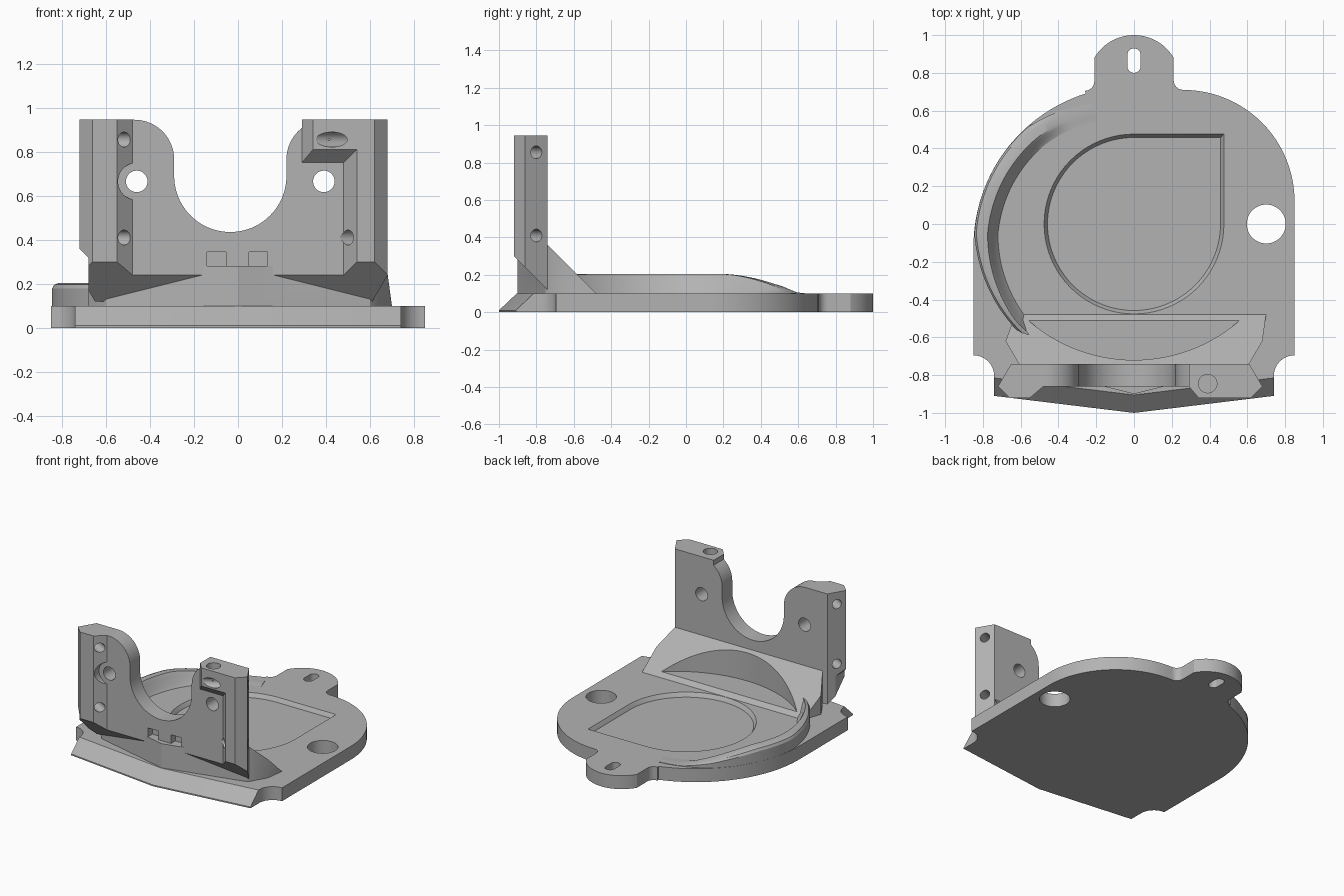
import bpy, bmesh, math
from mathutils import Vector

if "Cube" in bpy.data.objects:
    bpy.data.objects.remove(bpy.data.objects["Cube"])

grey = bpy.data.materials.new("machined_grey")
grey.diffuse_color = (0.45, 0.45, 0.45, 1)
grey.use_nodes = True
grey.node_tree.nodes["Principled BSDF"].inputs["Base Color"].default_value = grey.diffuse_color


def arc(cx, cy, r, a0, a1, n=24):
    return [(cx + r * math.cos(math.radians(a0 + (a1 - a0) * i / n)),
             cy + r * math.sin(math.radians(a0 + (a1 - a0) * i / n))) for i in range(n + 1)]


def loft(name, rings, closed=False):
    """Skin equal-length rings of 3D points and cap both ends."""
    bm = bmesh.new()
    vs = [[bm.verts.new(p) for p in ring] for ring in rings]
    n = len(vs[0])
    for a, b in zip(vs, vs[1:]):
        for i in range(n):
            j = (i + 1) % n
            bm.faces.new((a[i], a[j], b[j], b[i]))
    bm.faces.new(vs[0][::-1])
    bm.faces.new(vs[-1])
    bmesh.ops.recalc_face_normals(bm, faces=bm.faces)
    mesh = bpy.data.meshes.new(name)
    bm.to_mesh(mesh)
    bm.free()
    mesh.materials.append(grey)
    ob = bpy.data.objects.new(name, mesh)
    bpy.context.collection.objects.link(ob)
    return ob


def prism(name, pts, axis, lo, hi):
    """Extrude a profile along x (y,z points), y (x,z points) or z (x,y points)."""
    place = {"x": lambda p, d: (d, p[0], p[1]),
             "y": lambda p, d: (p[0], d, p[1]),
             "z": lambda p, d: (p[0], p[1], d)}[axis]
    return loft(name, [[place(p, d) for p in pts] for d in (lo, hi)])


def rod(a, b, r, n=32):
    """Round cutter from point a to point b."""
    a, b = Vector(a), Vector(b)
    q = (b - a).to_track_quat("Z", "Y")
    ring = [q @ Vector((x, y, 0)) for x, y in arc(0, 0, r, 0, 360, n)[:-1]]
    return loft("cutter", [[a + p for p in ring], [b + p for p in ring]])


def boolean(ob, other, op="DIFFERENCE"):
    m = ob.modifiers.new("bool", "BOOLEAN")
    m.operation, m.object, m.solver = op, other, "EXACT"
    bpy.context.view_layer.objects.active = ob
    bpy.ops.object.modifier_apply(modifier=m.name)
    bpy.data.objects.remove(other)


def rect(x0, x1, y0, y1):
    return [(x0, y0), (x1, y0), (x1, y1), (x0, y1)]


# Base plate outline: pointed front, scooped corners, rounded back with tab
outline = [(-0.74, -0.91), (0, -1), (0.74, -0.91), (0.74, -0.805)]
outline += arc(0.85, -0.805, 0.11, 180, 90, 10)[1:]
outline += arc(0.26, 0.12, 0.59, 0, 90)
outline += arc(0.26, 0.76, 0.05, 270, 180, 6)
outline += arc(0, 0.756, 0.244, 30.6, 149.4)
outline += arc(-0.26, 0.755, 0.05, 0, -90, 6)
outline += arc(0, -0.12, 0.85, 107.5, 180, 30)
outline += arc(-0.85, -0.805, 0.11, 90, 0, 10)
top = [(x, y + 0.095 if y < -0.9 else y, 0.1) for x, y in outline]
plate = loft("base_plate", [[(x, y, 0) for x, y in outline],
                            [(x, y, 0.01) for x, y in outline], top])
boolean(plate, rod((0.7, 0, -0.1), (0.7, 0, 0.3), 0.103, 48))
slot = arc(0, 0.895, 0.035, 0, 180, 12) + arc(0, 0.835, 0.035, 180, 360, 12)
boolean(plate, prism("cutter", slot, "z", -0.1, 0.3))

# Shallow teardrop recess with sloping wall
def teardrop(r, z):
    return [(x, y, z) for x, y in arc(0, 0, r, 90, 360, 60) + [(r, r)]]
boolean(plate, loft("cutter", [teardrop(0.458, 0.07), teardrop(0.463, 0.08),
                               teardrop(0.476, 0.1), teardrop(0.476, 0.15)]))

# Curved ridge on the left, fading into the plate at the back
keys = [(108, 0.72, 0.62), (135, 0.795, 0.665), (180, 0.845, 0.72), (224, 0.80, 0.725)]
rings = []
for i in range(61):
    a = 108 + 116 * i / 60
    for (a0, o0, i0), (a1, o1, i1) in zip(keys, keys[1:]):
        if a0 <= a <= a1:
            t = (a - a0) / (a1 - a0)
            ro, ri = o0 + (o1 - o0) * t, i0 + (i1 - i0) * t
    c, s = math.cos(math.radians(a)), math.sin(math.radians(a))
    fade = min(1, max(0, (0.78 * s - 0.25) / 0.42))
    h = 0.004 + 0.1 * (1 - fade ** 1.6)
    section = [(ro, 0), (ro, 0.75 * h), (ro - 0.01, 0.92 * h), (ro - 0.03, h),
               (ri + 0.055, h), (ri + 0.04, 0.75 * h), (ri + 0.02, 0.25 * h), (ri, 0)]
    rings.append([(r * c, -0.05 + r * s, 0.1 + z) for r, z in section])
ridge = loft("curved_ridge", rings)

# Wedge behind and beneath the bracket, with a round pocket in its slope
wedge = prism("sloped_wedge", [(-0.9, 0.1), (-0.48, 0.1), (-0.74, 0.36), (-0.76, 0.36),
                               (-0.76, 0.28), (-0.9, 0.28)], "x", -0.9, 0.9)
plan = [(0, -0.9), (0.6, -0.75), (0.61, -0.74), (0.68, -0.62), (0.71, -0.4),
        (-0.6, -0.4), (-0.68, -0.62), (-0.61, -0.74), (-0.6, -0.75)]
boolean(wedge, prism("cutter", plan, "z", 0, 0.6), "INTERSECT")
boolean(wedge, rod((0, 0.13, 0.13), (0, 0.13, 0.8), 0.85, 128))

# Upright bracket with a thick post at each end
plan = [(-0.72, -0.86), (-0.66, -0.92), (-0.55, -0.92), (-0.48, -0.86), (0.48, -0.86),
        (0.54, -0.92), (0.62, -0.92), (0.68, -0.86), (0.61, -0.74), (-0.65, -0.74)]
bracket = prism("upright_bracket", plan, "z", 0.05, 0.945)

# Rounded U opening
opening = [(-0.47, 1.1)] + arc(-0.47, 0.765, 0.18, 90, 0, 16)
opening += arc(-0.035, 0.69, 0.255, 180, 360, 40)
opening += arc(0.40, 0.765, 0.18, 180, 90, 16) + [(0.40, 1.1)]
boolean(bracket, prism("cutter", opening, "y", -0.858 - 0.03, -0.6))

# Overhanging block at the top of the right post
block = prism("block", [(-0.92, 0.945), (-0.92, 0.81), (-0.86, 0.75), (-0.74, 0.75),
                        (-0.74, 0.945)], "x", 0.2, 0.58)
boolean(block, prism("cutter", [(0.29, -0.7), (0.29, -0.86), (0.35, -0.93), (0.7, -0.93),
                                (0.7, -0.7)], "z", 0.5, 1.2), "INTERSECT")
boolean(bracket, block, "UNION")

# Slanted underside and the notch under the left post
boolean(bracket, prism("cutter", [(-1.1, 0.48), (-0.6, -0.02), (-1.1, -0.02)], "x", -1, 1))
boolean(bracket, prism("cutter", [(-0.8, 0.0), (-0.68, 0.0), (-0.68, 0.32), (-0.72, 0.36),
                                  (-0.8, 0.36)], "y", -1, -0.6))

# Bolt holes through the wall, counterbore, and vertical hole
for x in (-0.46, 0.39):
    boolean(bracket, rod((x, -1.1, 0.665), (x, -0.5, 0.665), 0.049))
boolean(bracket, rod((-0.46, -1.1, 0.665), (-0.46, -0.86, 0.665), 0.085))
boolean(bracket, rod((0.39, -0.845, 0.8), (0.39, -0.845, 1.1), 0.049))

# Oblique screw holes through both posts
for z in (0.855, 0.41):
    for side, x in ((1, 0.645), (-1, -0.685)):
        d = Vector((side * 0.22, 0.12, 0))
        p = Vector((x, -0.80, z))
        boolean(bracket, rod(p - d * 1.6, p + d * 0.6, 0.034))

# Two square sockets on the front
for x0 in (-0.14, 0.05):
    boolean(bracket, prism("cutter", rect(x0, x0 + 0.085, 0.27, 0.345), "y", -0.95, -0.81))

# Smooth curved faces, keep edges crisp
for ob in (plate, ridge, wedge, bracket):
    bpy.ops.object.select_all(action="DESELECT")
    ob.select_set(True)
    bpy.context.view_layer.objects.active = ob
    bpy.ops.object.shade_smooth_by_angle(angle=math.radians(25))
